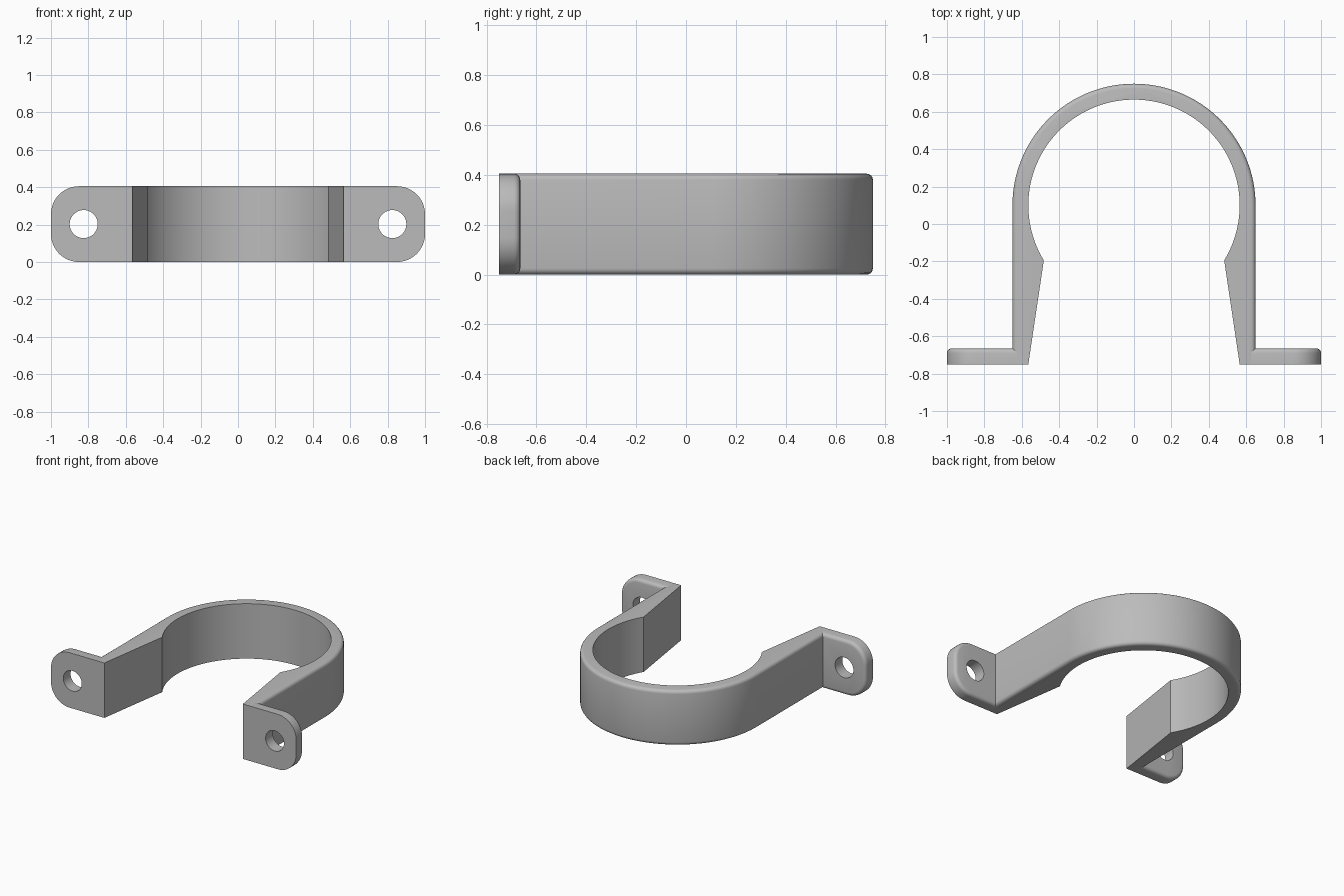
import bpy, bmesh
from math import sin, cos, pi, atan2

cube = bpy.data.objects.get("Cube")
if cube:
    bpy.data.objects.remove(cube)

HEIGHT = 0.405
FRONT, TAB_BACK = -0.75, -0.665
CENTRE_Y, R_IN, R_OUT = 0.10, 0.565, 0.65
ROUND = 0.025

grey = bpy.data.materials.new("plain grey")
grey.use_nodes = True
grey.diffuse_color = (0.5, 0.5, 0.5, 1)
grey.node_tree.nodes["Principled BSDF"].inputs["Base Color"].default_value = (0.5, 0.5, 0.5, 1)


def arc(cx, cy, r, start, end, steps):
    angles = [start + (end - start) * i / steps for i in range(steps + 1)]
    return [(cx + r * cos(a), cy + r * sin(a)) for a in angles]


def prism(name, outline, to_3d, offset, rounded):
    """Extrude a flat outline and round the edges picked by a rule."""
    bm = bmesh.new()
    face = bm.faces.new([bm.verts.new(to_3d(*p)) for p in outline])
    new = bmesh.ops.extrude_face_region(bm, geom=[face])["geom"]
    bmesh.ops.translate(bm, vec=offset, verts=[g for g in new if isinstance(g, bmesh.types.BMVert)])
    bmesh.ops.recalc_face_normals(bm, faces=bm.faces)
    edges = [e for e in bm.edges if rounded(*[v.co for v in e.verts])]
    if edges:
        bmesh.ops.bevel(bm, geom=edges, offset=ROUND, segments=4, profile=0.5, affect='EDGES')
    mesh = bpy.data.meshes.new(name)
    bm.to_mesh(mesh)
    bm.free()
    mesh.materials.append(grey)
    obj = bpy.data.objects.new(name, mesh)
    bpy.context.collection.objects.link(obj)
    return obj


def finish(obj):
    """Apply modifiers and smooth the curved faces."""
    bpy.ops.object.select_all(action='DESELECT')
    obj.select_set(True)
    bpy.context.view_layer.objects.active = obj
    for mod in list(obj.modifiers):
        bpy.ops.object.modifier_apply(modifier=mod.name)
    bpy.ops.object.shade_smooth_by_angle(angle=pi / 6)


# Clamp band: arched outside, snap-in circle inside with flared mouth
outer = [(R_OUT, FRONT)] + arc(0, CENTRE_Y, R_OUT, 0, pi, 64) + [(-R_OUT, FRONT)]
lip = atan2(-0.295, 0.483)
inner = [(-R_IN, FRONT)] + arc(0, CENTRE_Y, R_IN, pi - lip, lip, 80) + [(R_IN, FRONT)]


def on_outside(v):
    return abs(v.x) > R_OUT - 1e-4 or (v.y > CENTRE_Y and (v.x**2 + (v.y - CENTRE_Y)**2)**0.5 > R_OUT - 0.01)


band = prism("clamp_band", outer + inner, lambda x, y: (x, y, 0), (0, 0, HEIGHT),
             lambda a, b: abs(a.z - b.z) < 1e-4 and on_outside(a) and on_outside(b))
finish(band)

# Mounting tabs: rounded plate with a screw hole
CORNER = 0.15
INNER_X = R_OUT - ROUND
tab_outline = ([(INNER_X, 0)]
               + arc(1 - CORNER, CORNER, CORNER, -pi / 2, 0, 12)
               + arc(1 - CORNER, HEIGHT - CORNER, CORNER, 0, pi / 2, 12)
               + [(INNER_X, HEIGHT)])
thickness = (0, TAB_BACK - FRONT, 0)
tab = prism("left_mounting_tab", tab_outline, lambda x, z: (x, FRONT, z), thickness,
            lambda a, b: min(a.y, b.y) > TAB_BACK - 1e-4 and max(a.x, b.x) > INNER_X + 1e-4)
hole = prism("hole_cutter", arc(0.825, HEIGHT / 2, 0.075, 0, 2 * pi, 40)[:-1],
             lambda x, z: (x, FRONT - 0.1, z), (0, 0.3, 0), lambda a, b: False)
hole.hide_render = True
cut = tab.modifiers.new("screw hole", 'BOOLEAN')
cut.object = hole
cut.operation = 'DIFFERENCE'
cut.solver = 'EXACT'
finish(tab)
bpy.data.objects.remove(hole)

# Matching tab on the other side
other = tab.copy()
other.data = tab.data.copy()
other.name = "right_mounting_tab"
bpy.context.collection.objects.link(other)
bm = bmesh.new()
bm.from_mesh(other.data)
for v in bm.verts:
    v.co.x = -v.co.x
bmesh.ops.reverse_faces(bm, faces=bm.faces)
bm.to_mesh(other.data)
bm.free()
